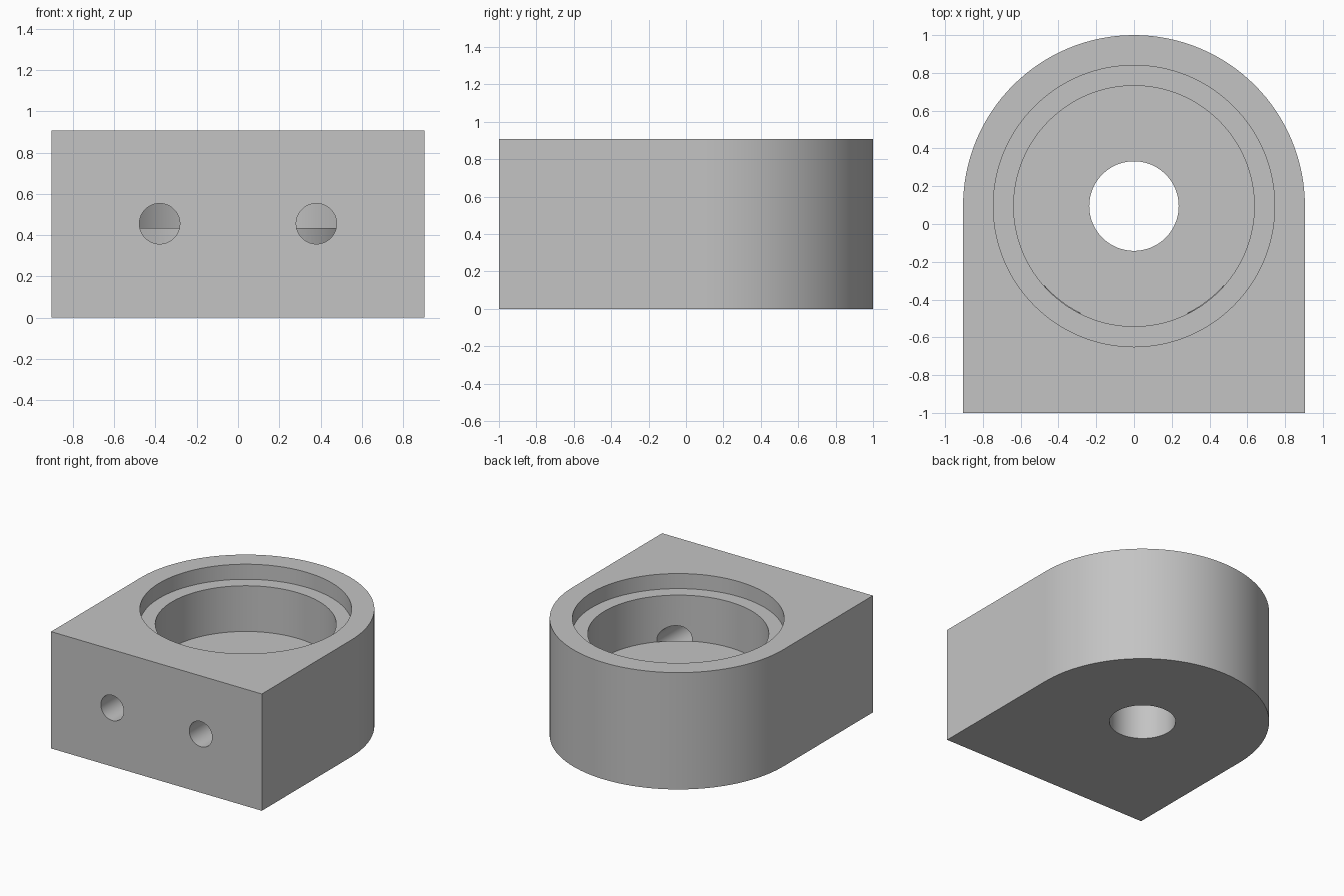
import bpy
import bmesh
from math import cos, sin, pi, radians
from mathutils import Matrix, Vector

default_cube = bpy.data.objects.get("Cube")
if default_cube:
    bpy.data.objects.remove(default_cube, do_unlink=True)

SEGMENTS = 128
HALF_WIDTH = 0.905
HEIGHT = 0.907
CENTRE_Y = 0.095
BORE_RADIUS = 0.637
BORE_FLOOR = 0.435
STEP_Z = 0.79


def make_object(name, bm):
    bmesh.ops.recalc_face_normals(bm, faces=bm.faces[:])
    mesh = bpy.data.meshes.new(name)
    bm.to_mesh(mesh)
    bm.free()
    obj = bpy.data.objects.new(name, mesh)
    bpy.context.collection.objects.link(obj)
    return obj


def cylinder(name, radius, start, end):
    """Closed cylinder running between two points."""
    start, end = Vector(start), Vector(end)
    axis = end - start
    turn = axis.to_track_quat('Z', 'Y').to_matrix().to_4x4()
    bm = bmesh.new()
    bmesh.ops.create_cone(bm, cap_ends=True, segments=SEGMENTS, radius1=radius,
                          radius2=radius, depth=axis.length,
                          matrix=Matrix.Translation((start + end) / 2) @ turn)
    obj = make_object(name, bm)
    obj.hide_render = True
    return obj


def upright(name, radius, bottom, top):
    return cylinder(name, radius, (0, CENTRE_Y, bottom), (0, CENTRE_Y, top))


def subtract(obj, cutter):
    """Cut one object from another, then discard the cutter."""
    mod = obj.modifiers.new("cut", 'BOOLEAN')
    mod.operation = 'DIFFERENCE'
    mod.solver = 'EXACT'
    mod.object = cutter
    bpy.context.view_layer.update()
    graph = bpy.context.evaluated_depsgraph_get()
    result = bpy.data.meshes.new_from_object(obj.evaluated_get(graph))
    obj.modifiers.clear()
    obj.data = result
    bpy.data.objects.remove(cutter, do_unlink=True)


# Housing block: square front, half-round back
outline = [(-HALF_WIDTH, -1), (HALF_WIDTH, -1)]
for i in range(SEGMENTS // 2 + 1):
    a = 2 * pi * i / SEGMENTS
    outline.append((HALF_WIDTH * cos(a), CENTRE_Y + HALF_WIDTH * sin(a)))
bm = bmesh.new()
base = bm.faces.new([bm.verts.new((x, y, 0)) for x, y in outline])
extruded = bmesh.ops.extrude_face_region(bm, geom=[base], use_keep_orig=True)
top_verts = [v for v in extruded["geom"] if isinstance(v, bmesh.types.BMVert)]
bmesh.ops.translate(bm, verts=top_verts, vec=(0, 0, HEIGHT))
housing = make_object("bearing_housing", bm)

# Stepped recess, main bore and through hole
subtract(housing, upright("bore_cutter", BORE_RADIUS, BORE_FLOOR, HEIGHT + 0.2))
subtract(housing, upright("recess_cutter", 0.745, STEP_Z, HEIGHT + 0.1))
subtract(housing, upright("shaft_cutter", 0.237, -0.1, HEIGHT))

# Two front holes that end against the bore's curved wall
for side in (-1, 1):
    x = side * 0.38
    drill = cylinder("drill_cutter", 0.098, (x, -1.1, 0.455), (x, 0, 0.455))
    subtract(drill, upright("drill_stop", BORE_RADIUS - 0.002, -0.1, HEIGHT + 0.1))
    subtract(housing, drill)

# Plain grey finish
grey = bpy.data.materials.new("plain_grey")
grey.use_nodes = True
colour = (0.55, 0.55, 0.55, 1)
grey.diffuse_color = colour
grey.node_tree.nodes["Principled BSDF"].inputs["Base Color"].default_value = colour
housing.data.materials.clear()
housing.data.materials.append(grey)
for face in housing.data.polygons:
    face.material_index = 0

# Smooth curved walls with sharp rims
bpy.ops.object.select_all(action='DESELECT')
housing.select_set(True)
bpy.context.view_layer.objects.active = housing
bpy.ops.object.shade_smooth_by_angle(angle=radians(30))
